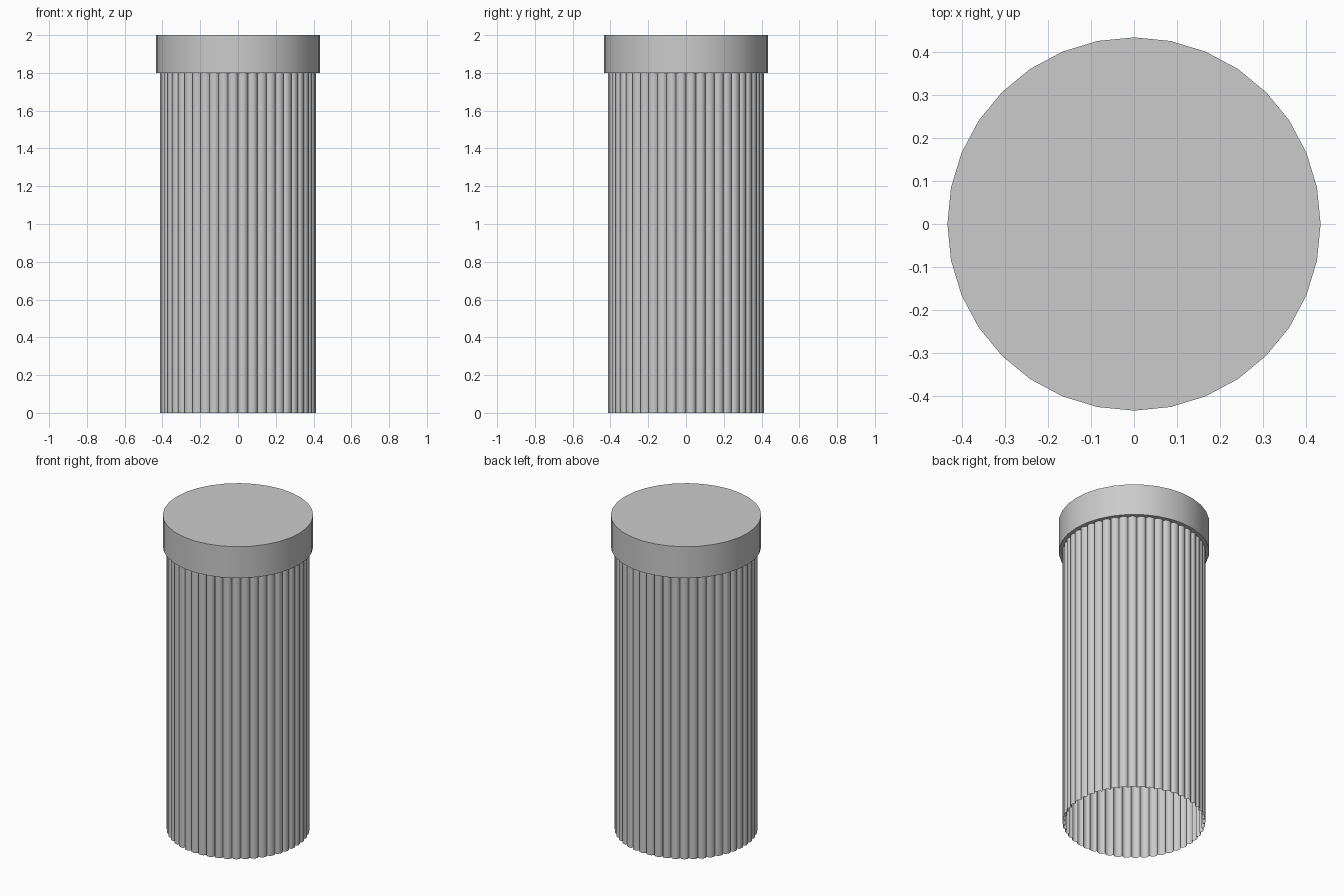
import bpy, bmesh
from math import sin, cos, pi

if "Cube" in bpy.data.objects:
    bpy.data.objects.remove(bpy.data.objects["Cube"])

RIBS, STEPS = 48, 6
VALLEY_R, RIB_DEPTH = 0.396, 0.017
BODY_TOP, TOP, CAP_R = 1.8, 2.0, 0.434


def finish(bm, name, angle):
    mesh = bpy.data.meshes.new(name)
    bm.to_mesh(mesh)
    bm.free()
    obj = bpy.data.objects.new(name, mesh)
    bpy.context.collection.objects.link(obj)
    bpy.ops.object.select_all(action='DESELECT')
    obj.select_set(True)
    bpy.context.view_layer.objects.active = obj
    bpy.ops.object.shade_smooth_by_angle(angle=angle)
    return obj


# ribbed open shaft: convex scallops all the way round, open at the bottom
bm = bmesh.new()
ring = []
for i in range(RIBS * STEPS):
    a = 2 * pi * i / (RIBS * STEPS)
    t = 2 * (i % STEPS) / STEPS - 1
    r = VALLEY_R + RIB_DEPTH * (1 - t * t) ** 0.5
    ring.append([bm.verts.new((r * cos(a), r * sin(a), z)) for z in (0, BODY_TOP)])
for a, b in zip(ring, ring[1:] + ring[:1]):
    bm.faces.new((a[0], b[0], b[1], a[1]))
finish(bm, "ribbed_shaft", 0.8)

# plain 32-sided cap
bm = bmesh.new()
bmesh.ops.create_cone(bm, cap_ends=True, segments=32, radius1=CAP_R, radius2=CAP_R,
                      depth=TOP - BODY_TOP)
bmesh.ops.translate(bm, verts=bm.verts, vec=(0, 0, (TOP + BODY_TOP) / 2))
finish(bm, "cap", 0.6)
